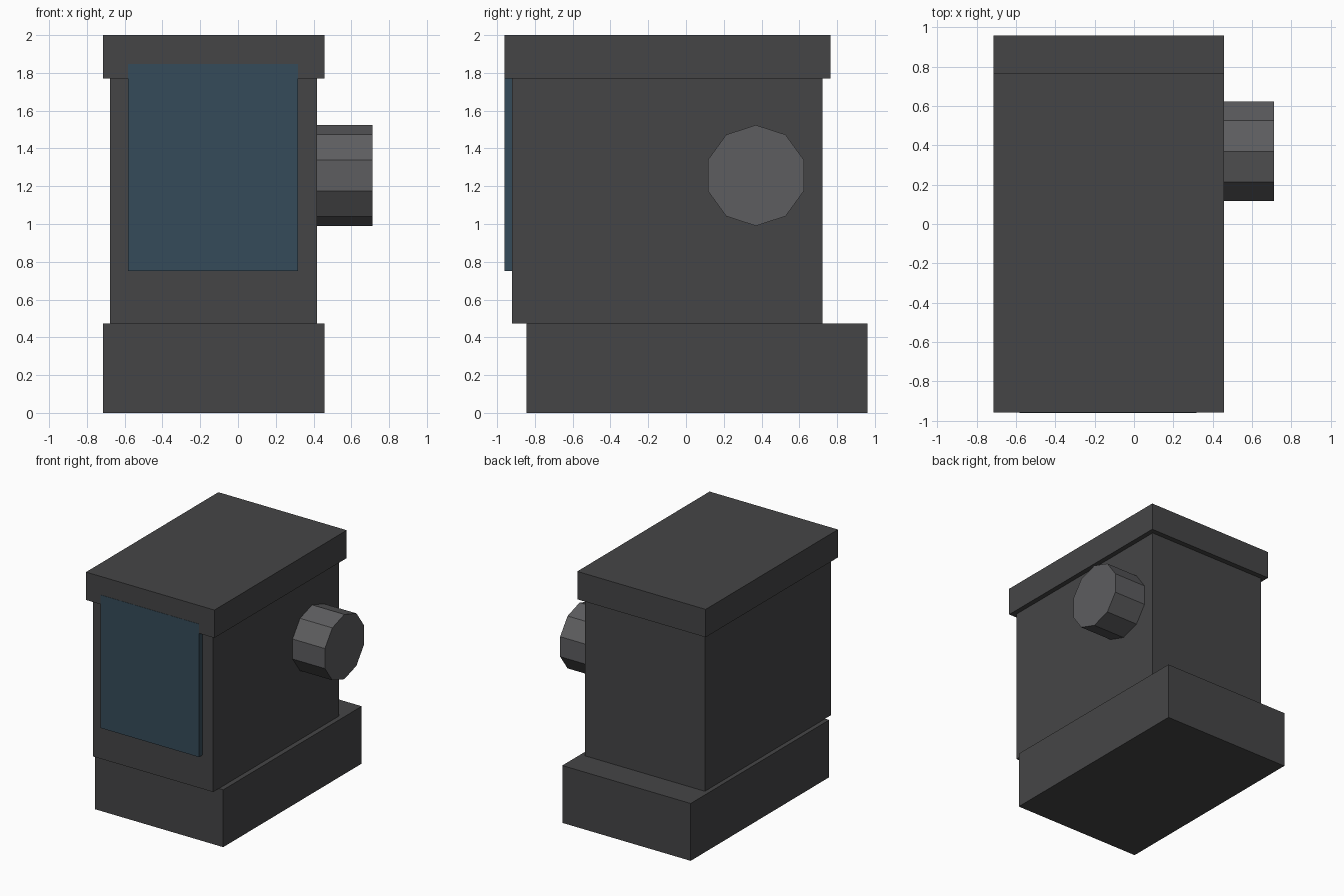
import bpy
from math import pi

if "Cube" in bpy.data.objects:
    bpy.data.objects.remove(bpy.data.objects["Cube"])


def material(name, rgb):
    mat = bpy.data.materials.new(name)
    mat.diffuse_color = (*rgb, 1)
    mat.use_nodes = True
    mat.node_tree.nodes["Principled BSDF"].inputs["Base Color"].default_value = mat.diffuse_color
    return mat


def box(name, lo, hi, mat):
    centre = [(a + b) / 2 for a, b in zip(lo, hi)]
    bpy.ops.mesh.primitive_cube_add(size=1, location=centre)
    ob = bpy.context.object
    ob.name = name
    ob.scale = [b - a for a, b in zip(lo, hi)]
    bpy.ops.object.transform_apply(location=False, rotation=False, scale=True)
    ob.data.materials.append(mat)
    return ob


dark = material("dark_grey", (0.06, 0.06, 0.062))
grey = material("mid_grey", (0.11, 0.11, 0.115))
blue = material("slate_blue", (0.036, 0.07, 0.1))

# Stacked casing: plinth set back, main body, overhanging lid
box("base", (-0.715, -0.845, 0), (0.457, 0.96, 0.473), dark)
box("body", (-0.678, -0.92, 0.473), (0.417, 0.722, 1.77), dark)
box("lid", (-0.715, -0.96, 1.77), (0.457, 0.765, 2), dark)

# Front panel, its top lapping the lid face
box("front_panel", (-0.582, -0.962, 0.75), (0.318, -0.92, 1.848), blue)

# Ten-sided side knob, corners at top and bottom
x0, x1 = 0.417, 0.712
bpy.ops.mesh.primitive_cylinder_add(
    vertices=10, radius=0.267, depth=x1 - x0,
    location=((x0 + x1) / 2, 0.37, 1.257), rotation=(pi / 2, 0, pi / 2))
knob = bpy.context.object
knob.name = "side_knob"
knob.data.materials.append(grey)
